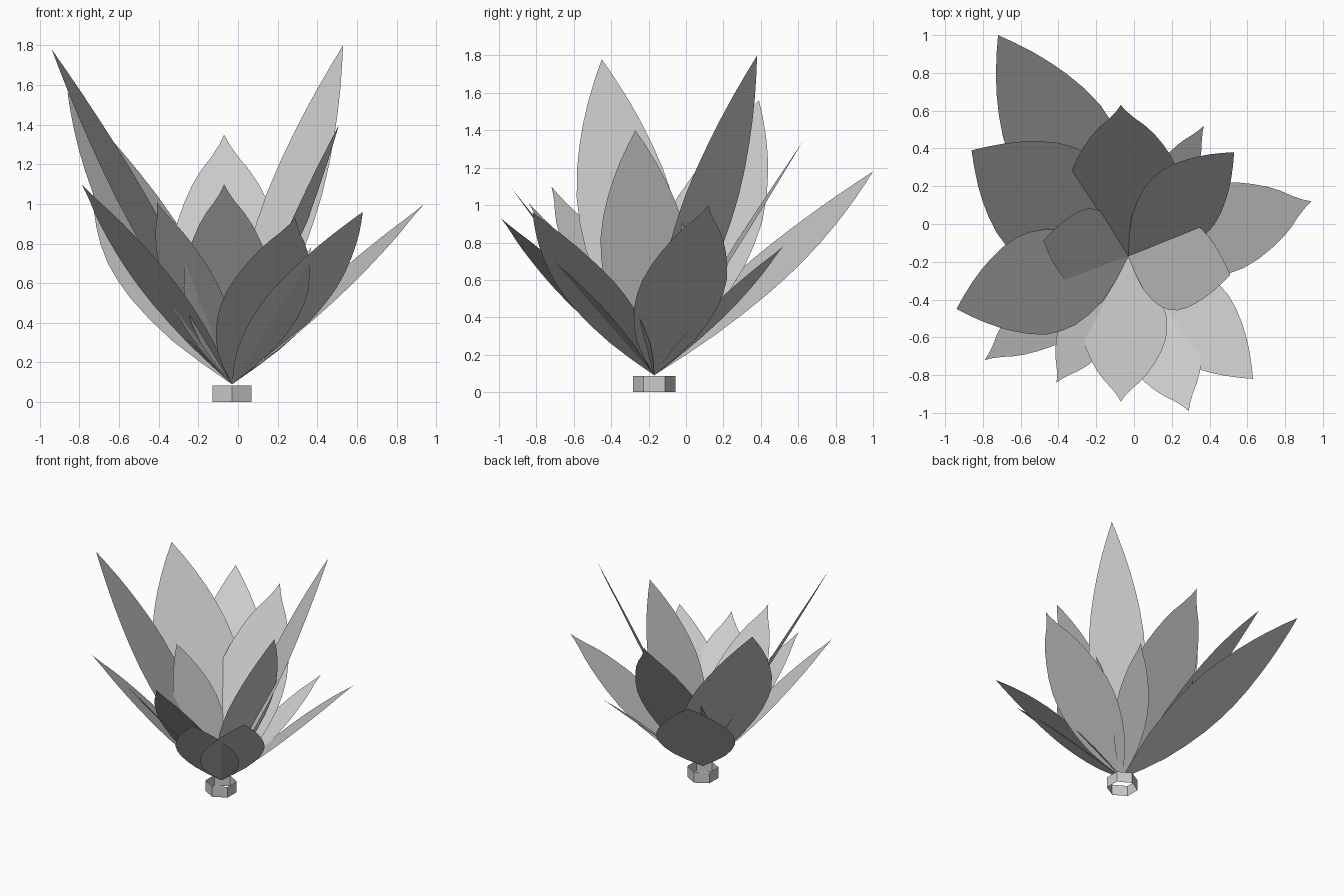
import bpy
import bmesh
import math
from mathutils import Vector

cube = bpy.data.objects.get("Cube")
if cube:
    bpy.data.objects.remove(cube)

# Single matte grey
grey = bpy.data.materials.new("pale grey")
grey.use_nodes = True
COLOUR = (0.6, 0.6, 0.6, 1)
grey.diffuse_color = COLOUR
grey.node_tree.nodes["Principled BSDF"].inputs["Base Color"].default_value = COLOUR

BASE = Vector((-0.03, -0.17, 0.09))

# Half-width along the leaf: (fraction of length, fraction of half-width)
LOWER = [(0.1, 0.36), (0.2, 0.66), (0.3, 0.85), (0.4, 0.97), (0.48, 1.0),
         (0.56, 0.98), (0.65, 0.88), (0.73, 0.74), (0.8, 0.59)]
PLAIN_TIP = [(0.87, 0.41), (0.94, 0.2)]
DRAWN_TIP = [(0.86, 0.42), (0.91, 0.24), (0.96, 0.09)]


def finish(name, bm):
    mesh = bpy.data.meshes.new(name)
    bm.to_mesh(mesh)
    bm.free()
    mesh.materials.append(grey)
    obj = bpy.data.objects.new(name, mesh)
    bpy.context.collection.objects.link(obj)
    return obj


def leaf(name, tip, half_width, drawn):
    """Flat leaf from the base to the tip, level across its width."""
    axis = Vector(tip) - BASE
    side = Vector((-axis.y, axis.x, 0)).normalized() * half_width
    profile = LOWER + (DRAWN_TIP if drawn else PLAIN_TIP)
    bm = bmesh.new()
    bottom = bm.verts.new(BASE)
    left, right = bottom, bottom
    for t, w in profile:
        centre = BASE + axis * t
        new_left = bm.verts.new(centre + side * w)
        new_right = bm.verts.new(centre - side * w)
        if left is bottom:
            bm.faces.new((bottom, new_right, new_left))
        else:
            bm.faces.new((left, right, new_right, new_left))
        left, right = new_left, new_right
    bm.faces.new((left, right, bm.verts.new(tip)))
    finish(name, bm)


# Leaves: tip, half-width, whether the point is drawn out
LEAVES = [
    ((-0.72, 1.00, 1.18), 0.285, False),
    ((-0.86, 0.39, 1.56), 0.325, False),
    ((-0.94, -0.45, 1.78), 0.275, False),
    ((-0.79, -0.72, 1.10), 0.17, True),
    ((-0.41, -0.84, 1.01), 0.16, True),
    ((-0.07, -0.94, 1.10), 0.225, True),
    ((0.29, -0.99, 0.93), 0.225, True),
    ((0.63, -0.82, 0.96), 0.23, False),
    ((0.51, -0.27, 1.40), 0.24, False),
    ((0.94, 0.12, 1.00), 0.24, True),
    ((0.53, 0.38, 1.80), 0.205, False),
    ((0.37, 0.52, 0.78), 0.12, True),
    ((-0.07, 0.63, 1.35), 0.285, True),
    ((-0.48, -0.09, 1.03), 0.215, False),
]
for i, (tip, half_width, drawn) in enumerate(LEAVES):
    leaf(f"leaf_{i + 1}", tip, half_width, drawn)

# Open six-sided collar under the leaves
bm = bmesh.new()
rings = []
for z in (0, 0.085):
    rings.append([bm.verts.new((BASE.x + 0.113 * math.sin(k * math.pi / 3),
                                BASE.y - 0.113 * math.cos(k * math.pi / 3), z))
                  for k in range(6)])
low, high = rings
for k in range(6):
    n = (k + 1) % 6
    bm.faces.new((low[k], low[n], high[n], high[k]))
finish("collar", bm)
